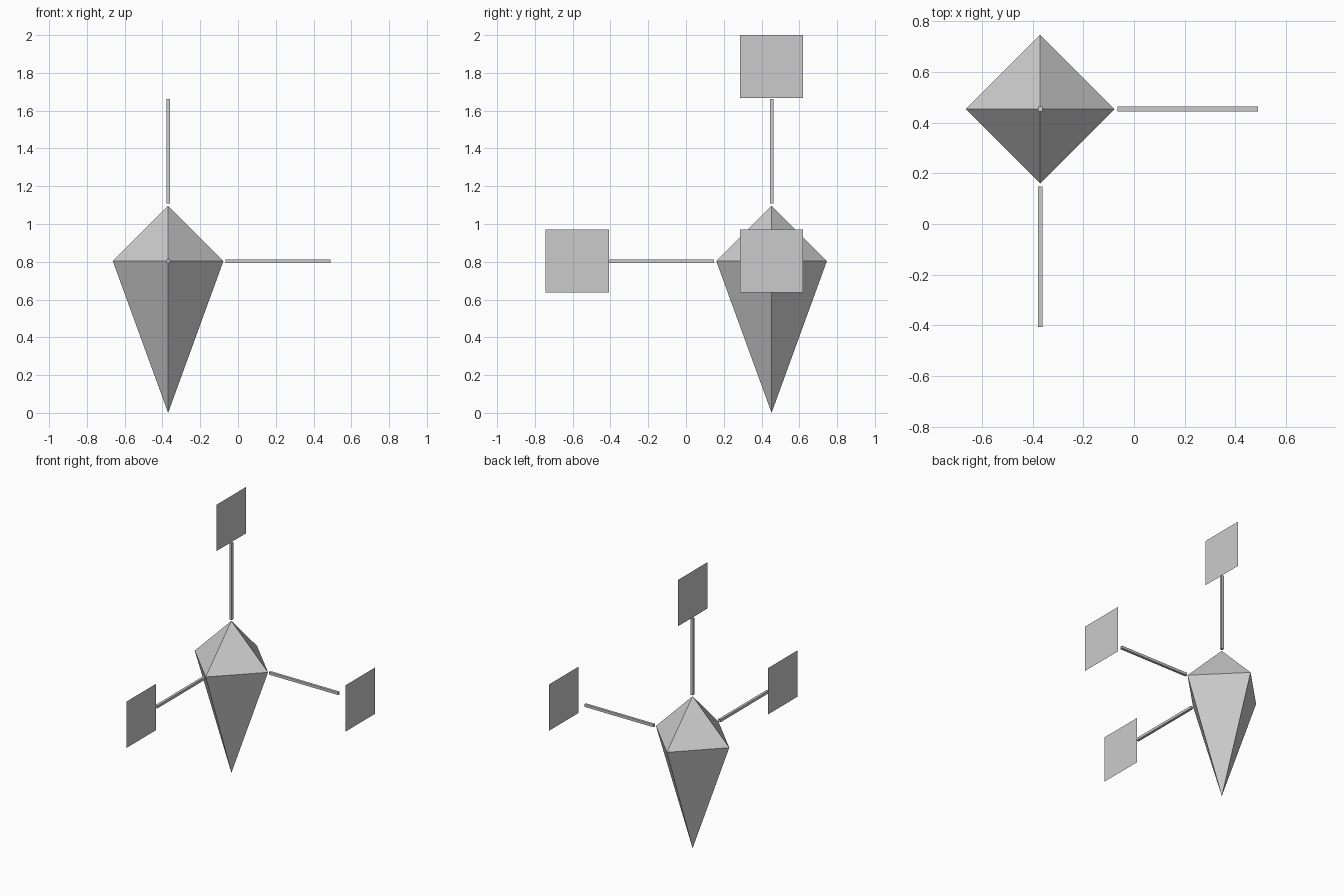
import bpy, bmesh
from mathutils import Vector

if "Cube" in bpy.data.objects:
    bpy.data.objects.remove(bpy.data.objects["Cube"])

C = Vector((-0.37, 0.453, 0.804))   # centre of the body
R = 0.293                           # body radius
BAR = (0.305, 0.859, 0.0185)        # arm start, arm end, thickness
CARD = (1.029, 0.3345)              # card distance, card size


def make(name, bm):
    bmesh.ops.recalc_face_normals(bm, faces=bm.faces)
    mesh = bpy.data.meshes.new(name)
    bm.to_mesh(mesh)
    bm.free()
    obj = bpy.data.objects.new(name, mesh)
    bpy.context.collection.objects.link(obj)
    return obj


# Four-sided pointed body: short pyramid above, long one below
bm = bmesh.new()
ring = [bm.verts.new(C + Vector(d) * R)
        for d in ((1, 0, 0), (0, 1, 0), (-1, 0, 0), (0, -1, 0))]
top = bm.verts.new(C + Vector((0, 0, R)))
tip = bm.verts.new((C.x, C.y, 0))
for i in range(4):
    a, b = ring[i], ring[(i + 1) % 4]
    bm.faces.new((a, b, top))
    bm.faces.new((b, a, tip))
make("pointed_body", bm)

# Three square arms, each ending in a flat card facing +x
for name, axis in (("right", (1, 0, 0)), ("front", (0, -1, 0)), ("top", (0, 0, 1))):
    d = Vector(axis)
    start, end, thick = BAR
    bm = bmesh.new()
    bmesh.ops.create_cube(bm, size=1)
    for v in bm.verts:
        v.co = Vector([c * ((end - start) if abs(a) else thick)
                       for c, a in zip(v.co, axis)]) + C + d * (start + end) / 2
    make(name + "_arm", bm)

    dist, size = CARD
    h = size / 2
    bm = bmesh.new()
    bm.faces.new([bm.verts.new(C + d * dist + Vector((0, y, z)))
                  for y, z in ((-h, -h), (h, -h), (h, h), (-h, h))])
    make(name + "_card", bm)
